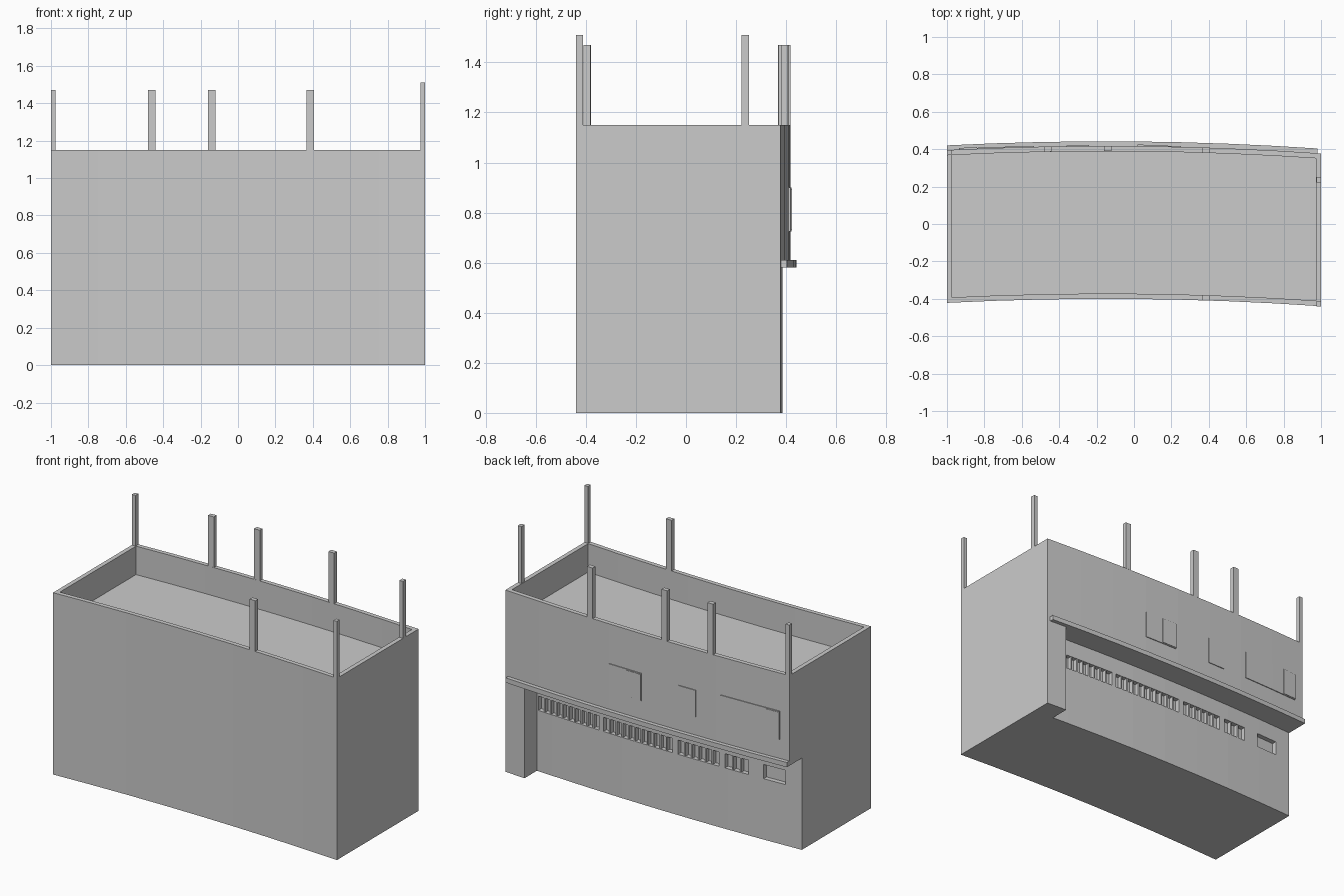
import bpy, bmesh, math

if "Cube" in bpy.data.objects:
    bpy.data.objects.remove(bpy.data.objects["Cube"])

# Plan curve of the long back wall; every part is offset from it in y
def back_y(x):
    return 0.417 - 0.03 * (x + 0.15) ** 2

# Bowed box following the plan curve: x range, y offsets from curve, z range
def strip(name, x0, x1, d0, d1, z0, z1):
    nodes = [-1 + 0.25 * k for k in range(9)]
    xs = [x0] + [n for n in nodes if x0 + 1e-4 < n < x1 - 1e-4] + [x1]
    bm = bmesh.new()
    rings = []
    for x in xs:
        y = back_y(x)
        rings.append([bm.verts.new((x, y + d, z))
                      for d, z in ((d0, z0), (d1, z0), (d1, z1), (d0, z1))])
    for a, b in zip(rings, rings[1:]):
        for i in range(4):
            j = (i + 1) % 4
            bm.faces.new((a[i], a[j], b[j], b[i]))
    bm.faces.new(rings[0])
    bm.faces.new(rings[-1])
    bmesh.ops.recalc_face_normals(bm, faces=bm.faces)
    me = bpy.data.meshes.new(name)
    bm.to_mesh(me)
    bm.free()
    ob = bpy.data.objects.new(name, me)
    bpy.context.collection.objects.link(ob)
    return ob

def box(name, x0, x1, y0, y1, z0, z1):
    bpy.ops.mesh.primitive_cube_add(size=1, location=((x0 + x1) / 2, (y0 + y1) / 2, (z0 + z1) / 2))
    ob = bpy.context.object
    ob.name = name
    ob.scale = (x1 - x0, y1 - y0, z1 - z0)
    return ob

def cut(target, cutter):
    cutter.hide_render = True
    mod = target.modifiers.new("cut", 'BOOLEAN')
    mod.operation = 'DIFFERENCE'
    mod.solver = 'EXACT'
    mod.object = cutter
    bpy.context.view_layer.objects.active = target
    bpy.ops.object.modifier_apply(modifier=mod.name)
    bpy.data.objects.remove(cutter)

DEPTH, TOP, WALL, RECESS = 0.817, 1.15, 0.028, 0.125

# Main block with sunken roof and recessed ground floor (corner pier is left)
body = strip("building_body", -1, 1, -DEPTH, 0, 0, TOP)
cut(body, strip("roof_cutter", -1 + WALL, 1 - WALL, -DEPTH + WALL, -WALL, 0.97, 1.3))
cut(body, strip("recess_cutter", -1.1, 0.86, -RECESS, 0.1, -0.1, 0.58))

# Window bands in the recessed wall: x range and number of panes
bands = [(0.41, 0.85, 10), (-0.11, 0.38, 11), (-0.434, -0.147, 6),
         (-0.635, -0.475, 3), (-0.89, -0.74, 1)]
for x0, x1, panes in bands:
    cut(body, strip("window_cutter", x0, x1, -RECESS - 0.03, -RECESS + 0.03, 0.385, 0.475))
    for k in range(1, panes):
        x = x0 + (x1 - x0) * k / panes
        strip("window_mullion", x - 0.005, x + 0.005, -RECESS - 0.031, -RECESS - 0.003, 0.384, 0.476)

# Canopy ledge along the back
strip("canopy_ledge", -1, 0.98, -0.005, 0.025, 0.58, 0.61)

# Shallow raised panels on the upper back wall
for x0, x1, t, z0, z1 in [(0.02, 0.25, 0.005, 0.725, 0.9), (0.02, 0.125, 0.008, 0.73, 0.895),
                          (-0.36, -0.24, 0.005, 0.725, 0.895),
                          (-0.935, -0.535, 0.005, 0.73, 0.91), (-0.935, -0.84, 0.008, 0.735, 0.905)]:
    strip("wall_panel", x0, x1, -0.005, t, z0, z1)

# Roof posts on the back and front parapets
for x0, x1 in [(-1, -0.975), (-0.48, -0.44), (-0.16, -0.12), (0.367, 0.407)]:
    strip("back_roof_post", x0, x1, -WALL, 0, TOP, 1.47)
strip("front_roof_post", 0.367, 0.407, -DEPTH, -DEPTH + WALL, TOP, 1.47)

# Taller posts on the right parapet
for y0, y1 in [(-0.44, -0.412), (0.222, 0.252)]:
    box("side_roof_post", 0.975, 1.0, y0, y1, TOP, 1.51)
